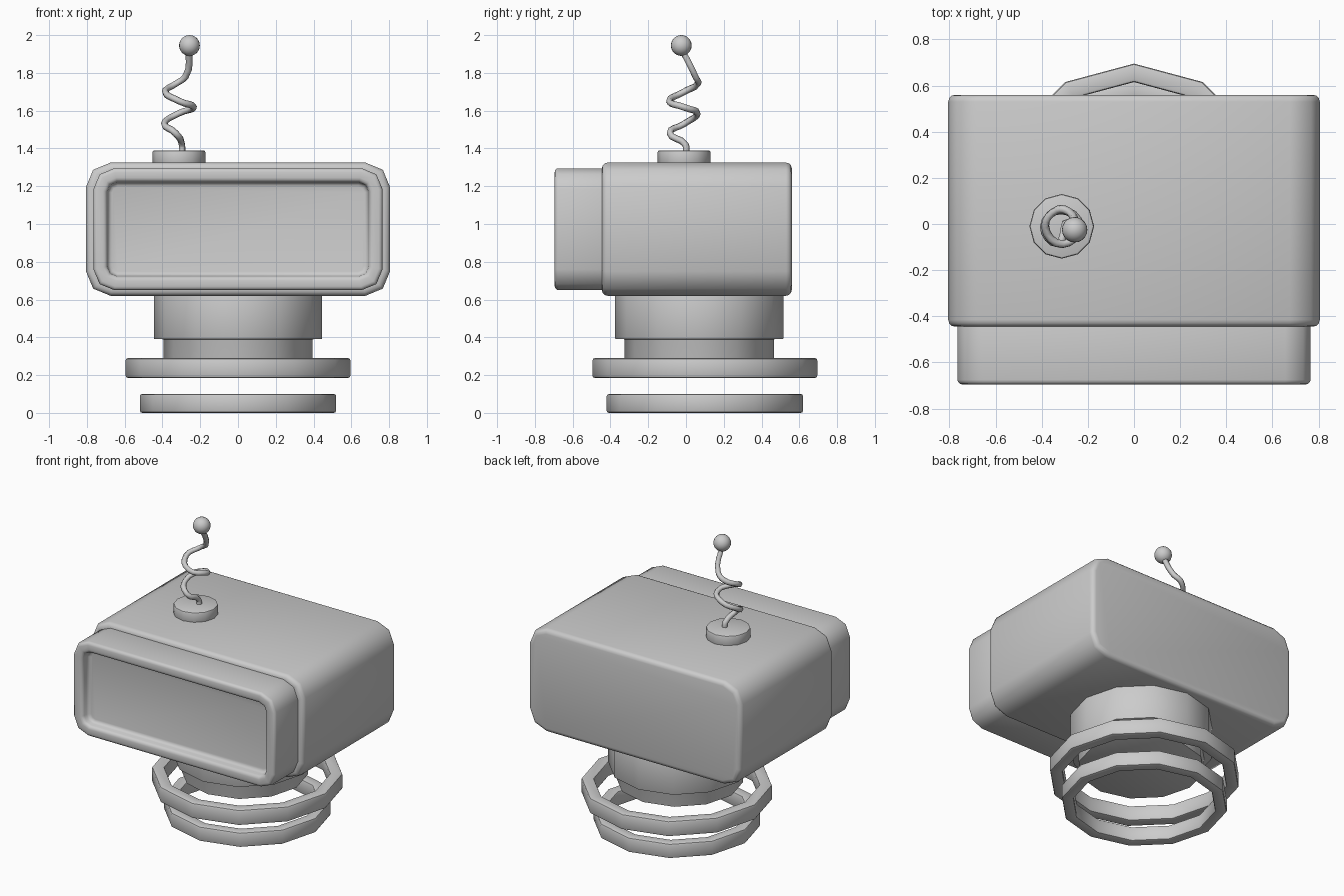
import bpy, bmesh, math
from mathutils import Vector

if "Cube" in bpy.data.objects:
    bpy.data.objects.remove(bpy.data.objects["Cube"])


def finish(bm, name, angle):
    bmesh.ops.recalc_face_normals(bm, faces=bm.faces[:])
    mesh = bpy.data.meshes.new(name)
    bm.to_mesh(mesh)
    bm.free()
    obj = bpy.data.objects.new(name, mesh)
    bpy.context.collection.objects.link(obj)
    bpy.ops.object.select_all(action='DESELECT')
    obj.select_set(True)
    bpy.context.view_layer.objects.active = obj
    bpy.ops.object.shade_smooth_by_angle(angle=math.radians(angle))
    return obj


def bevel_sharp(bm, width, min_angle, segments):
    edges = [e for e in bm.edges if e.is_manifold
             and abs(e.calc_face_angle()) > math.radians(min_angle)]
    bmesh.ops.bevel(bm, geom=edges, offset=width, segments=segments,
                    profile=0.5, affect='EDGES')


def rounded_block(name, lo, hi, corner, edge, inset=0, depth=0):
    """Box with rounded long edges along y, softened rims, optional front recess."""
    lo, hi = Vector(lo), Vector(hi)
    bm = bmesh.new()
    bmesh.ops.create_cube(bm, size=1)
    for v in bm.verts:
        v.co = Vector((lo[i] if v.co[i] < 0 else hi[i]) for i in range(3))
    long_edges = [e for e in bm.edges
                  if abs(e.verts[0].co.y - e.verts[1].co.y) > 0.01]
    bmesh.ops.bevel(bm, geom=long_edges, offset=corner, segments=2,
                    profile=0.5, affect='EDGES')
    if inset:
        bm.normal_update()
        front = min(bm.faces, key=lambda f: f.calc_center_median().y)
        bmesh.ops.inset_region(bm, faces=[front], thickness=inset, use_even_offset=True)
        ext = bmesh.ops.inset_region(bm, faces=[front], thickness=0.008, use_even_offset=True)
        for v in front.verts:
            v.co.y += depth
    bm.normal_update()
    bevel_sharp(bm, edge, 55, 3)
    return finish(bm, name, 50)


def lathe(name, profile, center, sides=12, bevel=0.0, closed=False):
    """Revolve (radius, z) points about a vertical axis."""
    bm = bmesh.new()
    verts = [bm.verts.new((r, 0, z)) for r, z in profile]
    pairs = list(zip(verts, verts[1:]))
    if closed:
        pairs.append((verts[-1], verts[0]))
    edges = [bm.edges.new(p) for p in pairs]
    bmesh.ops.spin(bm, geom=verts + edges, cent=(0, 0, 0), axis=(0, 0, 1),
                   angle=math.tau, steps=sides)
    bmesh.ops.remove_doubles(bm, verts=bm.verts[:], dist=1e-4)
    bmesh.ops.recalc_face_normals(bm, faces=bm.faces[:])
    if bevel:
        bevel_sharp(bm, bevel, 60, 2)
    bmesh.ops.translate(bm, verts=bm.verts[:], vec=(center[0], center[1], 0))
    return finish(bm, name, 40)


# Head shell and front screen housing with recessed panel
rounded_block("head_shell", (-0.805, -0.445, 0.62), (0.805, 0.56, 1.325), 0.13, 0.03)
rounded_block("screen_housing", (-0.765, -0.695, 0.65), (0.765, -0.40, 1.295),
              0.11, 0.02, inset=0.07, depth=0.06)

# Stepped neck
lathe("neck", [(0, 0.66), (0.445, 0.66), (0.445, 0.39), (0.395, 0.39),
               (0.395, 0.285), (0, 0.285)], (0, 0.07), bevel=0.004)

# Floating hover rings
for name, outer, inner, z0, z1 in (("upper_ring", 0.595, 0.515, 0.185, 0.29),
                                   ("lower_ring", 0.52, 0.445, 0.0, 0.1)):
    lathe(name, [(inner, z0), (outer, z0), (outer, z1), (inner, z1)],
          (0, 0.1), bevel=0.012, closed=True)

# Antenna base
lathe("antenna_base", [(0, 1.31), (0.14, 1.31), (0.14, 1.39), (0, 1.39)],
      (-0.313, -0.01), bevel=0.01)

# Coiled antenna wire
path = [(-0.295, 0.0, 1.37), (-0.297, -0.003, 1.42), (-0.33, -0.085, 1.48),
        (-0.39, -0.01, 1.53), (-0.315, 0.06, 1.585), (-0.235, -0.01, 1.618),
        (-0.31, -0.088, 1.65), (-0.385, -0.01, 1.70), (-0.33, 0.062, 1.742),
        (-0.278, 0.05, 1.78), (-0.257, -0.025, 1.93)]
curve = bpy.data.curves.new("antenna_wire", 'CURVE')
curve.dimensions = '3D'
curve.bevel_depth = 0.018
curve.bevel_resolution = 1
curve.resolution_u = 4
curve.use_fill_caps = True
spline = curve.splines.new('BEZIER')
spline.bezier_points.add(len(path) - 1)
for point, co in zip(spline.bezier_points, path):
    point.co = co
    point.handle_left_type = point.handle_right_type = 'AUTO'
bpy.context.collection.objects.link(bpy.data.objects.new("antenna_wire", curve))

# Antenna tip ball
bm = bmesh.new()
bmesh.ops.create_uvsphere(bm, u_segments=20, v_segments=12, radius=0.055)
bmesh.ops.translate(bm, verts=bm.verts[:], vec=(-0.257, -0.025, 1.945))
finish(bm, "antenna_ball", 60)
